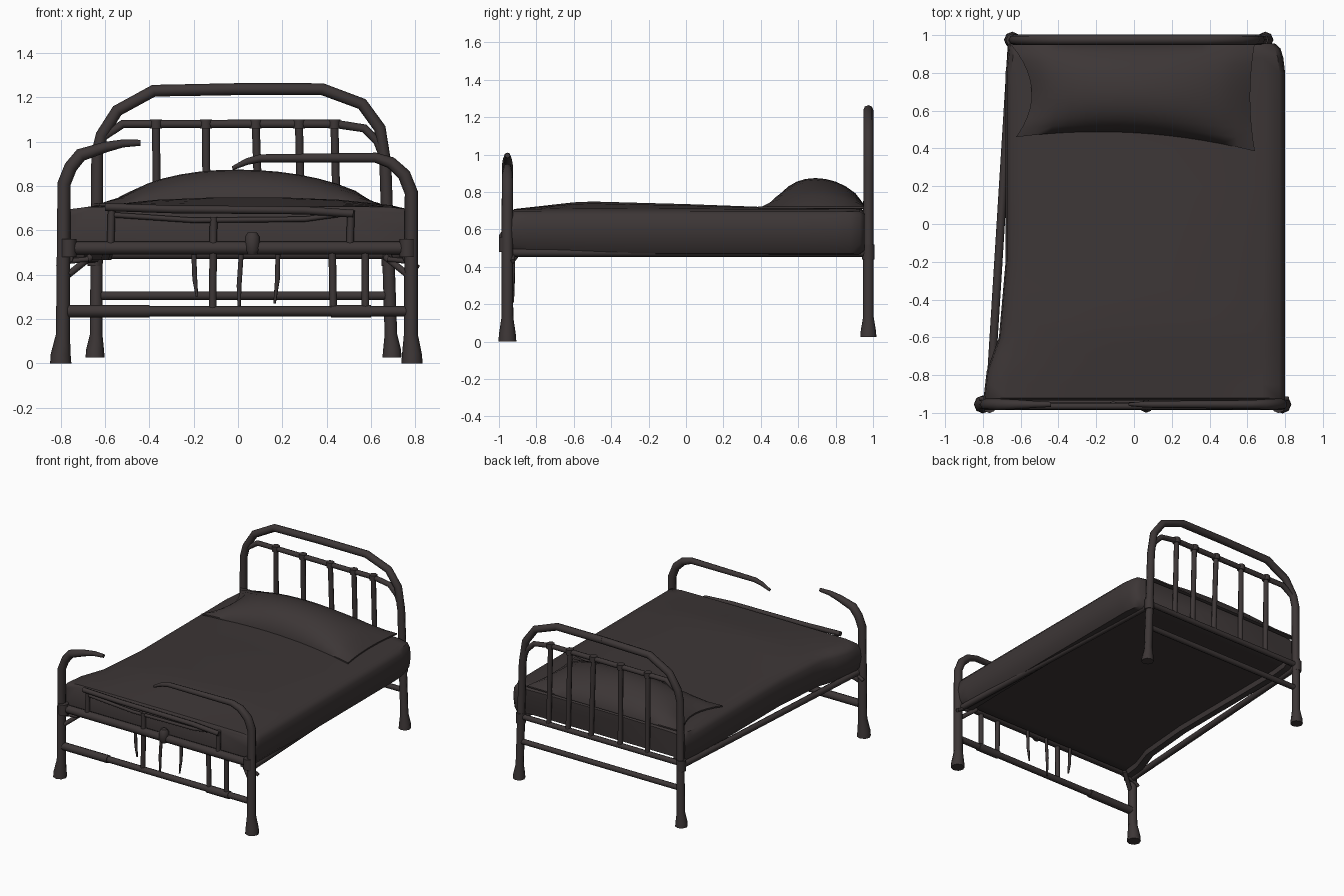
import bpy, bmesh, math

cube = bpy.data.objects.get("Cube")
if cube:
    bpy.data.objects.remove(cube, do_unlink=True)

mat = bpy.data.materials.new("dark_brown_iron_and_cloth")
mat.use_nodes = True
COLOUR = (0.046, 0.037, 0.037, 1)
mat.diffuse_color = COLOUR
bsdf = next(n for n in mat.node_tree.nodes if n.type == 'BSDF_PRINCIPLED')
bsdf.inputs["Base Color"].default_value = COLOUR
bsdf.inputs["Roughness"].default_value = 0.9


def finish(obj, angle):
    bpy.ops.object.select_all(action='DESELECT')
    obj.select_set(True)
    bpy.context.view_layer.objects.active = obj
    if obj.type == 'CURVE':
        bpy.ops.object.convert(target='MESH')
        obj = bpy.context.view_layer.objects.active
    bpy.ops.object.shade_smooth_by_angle(angle=math.radians(angle))
    return obj


def tube(name, pts, r, y=None, scales=None):
    """Low-poly pipe; points are (x, z) in plane y, or (x, y, z)."""
    cu = bpy.data.curves.new(name, 'CURVE')
    cu.dimensions = '3D'
    cu.bevel_depth, cu.bevel_resolution, cu.use_fill_caps = r, 2, True
    sp = cu.splines.new('POLY')
    sp.points.add(len(pts) - 1)
    for i, (p, q) in enumerate(zip(sp.points, pts)):
        x, yy, z = q if y is None else (q[0], y, q[1])
        p.co = (x, yy, z, 1)
        if scales and i < len(scales):
            p.radius = scales[i]
    cu.materials.append(mat)
    obj = bpy.data.objects.new(name, cu)
    bpy.context.collection.objects.link(obj)
    return finish(obj, 50)


def mesh_object(name, bm, angle=45):
    bmesh.ops.recalc_face_normals(bm, faces=bm.faces)
    me = bpy.data.meshes.new(name)
    bm.to_mesh(me)
    bm.free()
    me.materials.append(mat)
    obj = bpy.data.objects.new(name, me)
    bpy.context.collection.objects.link(obj)
    return finish(obj, angle)


def lerp_table(table, t):
    for (a, va), (b, vb) in zip(table, table[1:]):
        if t <= b:
            return va + (vb - va) * max(0, (t - a) / (b - a))
    return table[-1][1]


HEAD, FOOT = 0.975, -0.955
FLARE = [1.6, 1.5, 1.05]

# Headboard: legs and outer arch, each half one pipe
tube("head_frame_right", [(-.645, .025), (-.645, .06), (-.64, .13), (-.635, .95), (-.615, 1.03),
     (-.545, 1.14), (-.38, 1.23), (0, 1.237)], .027, HEAD, FLARE)
tube("head_frame_left", [(.695, .025), (.695, .06), (.69, .13), (.665, .9), (.64, 1.06),
     (.56, 1.17), (.38, 1.237), (0, 1.237)], .027, HEAD, FLARE)
tube("head_inner_rail", [(-.63, .95), (-.61, 1.02), (-.52, 1.08), (0, 1.08), (.44, 1.08),
     (.57, 1.06), (.63, 1.0), (.66, .92)], .019, HEAD)
tube("head_lower_rail", [(-.64, .305), (.685, .305)], .02, HEAD)
tube("head_middle_rail", [(-.64, .49), (.68, .49)], .02, HEAD)
for i, (top, bottom) in enumerate([(-.37, -.365), (-.145, -.14), (.08, .10), (.275, .29), (.435, .45)]):
    tube(f"head_bar_{i}", [(top, 1.08), (bottom, .5)], .018, HEAD)
    tube(f"head_bar_joint_{i}", [(top, 1.06), (top, 1.10)], .027, HEAD)

# Footboard: snapped top arch
tube("foot_frame_right", [(-.80, 0), (-.80, .04), (-.79, .13), (-.785, .81), (-.755, .885),
     (-.71, .94), (-.6, .975), (-.52, .992), (-.44, .995)], .03, FOOT, FLARE + [1, 1, 1, .8, .6, .45])
tube("foot_frame_left", [(.785, 0), (.785, .04), (.78, .13), (.782, .77), (.75, .85),
     (.69, .905), (.62, .928), (.1, .925), (.04, .91), (-.025, .88)], .03, FOOT,
     FLARE + [1, 1, .9, .75, .6, .5, .3])
tube("foot_lower_rail", [(-.79, .235), (.78, .235)], .023, FOOT)
for i, (a, b) in enumerate([(-.77, -.4), (.42, .6)]):
    tube(f"foot_rail_sleeve_{i}", [(a, .235), (b, .235)], .029, FOOT)
tube("foot_middle_rail", [(-.79, .52), (.78, .52)], .03, FOOT)
tube("foot_broken_rail", [(-.6, .705), (-.3, .695), (.3, .69), (.52, .675)], .018, FOOT - .01)
tube("foot_loose_rail", [(-.57, .67), (-.2, .645), (.3, .65), (.48, .675)], .012, FOOT)

# Footboard bars, whole and broken
BARS = {"foot_bar_centre": [(-.11, .66), (-.115, .235)],
        "foot_bar_left": [(.425, .52), (.43, .235)],
        "foot_bar_outer": [(.575, .52), (.575, .235)],
        "foot_bar_stub": [(.51, .69), (.505, .53)],
        "foot_bar_stub_right": [(-.57, .70), (-.575, .53)]}
for name, pts in BARS.items():
    tube(name, pts, .017, FOOT)
HANGING = {"loose_bar_right": [(-.20, .51), (-.195, .38), (-.185, .30)],
           "loose_bar_centre": [(.015, .5), (.005, .35), (.005, .21)],
           "loose_bar_left": [(.18, .5), (.178, .38), (.165, .27)]}
for name, pts in HANGING.items():
    tube(name, pts, .011, FOOT + .03, [1, 1, .5])
tube("rail_knob", [(.065, .49), (.065, .51), (.065, .57), (.065, .59)], .034, FOOT - .01, [.6, 1, 1, .6])

# Side rails, corner brackets and hooks
for side, foot_x, head_x in (("right", -.765, -.645), ("left", .765, .68)):
    s = math.copysign(1, foot_x)
    tube(f"side_rail_{side}", [(foot_x, FOOT, .475), (head_x, HEAD, .475)], .022)
    tube(f"corner_brace_{side}", [(foot_x, FOOT, .40), (foot_x - s * .10, FOOT + .06, .48)], .016)
    tube(f"corner_hook_{side}", [(foot_x - s * .09, FOOT + .03, .47), (foot_x, FOOT + .03, .46),
                                 (foot_x + s * .05, FOOT + .03, .43)], .012)
    tube(f"foot_clamp_{side}", [(foot_x, FOOT - .01, .48), (foot_x, FOOT - .01, .56)], .036)
    tube(f"head_clamp_{side}", [(head_x, HEAD, .44), (head_x, HEAD, .52)], .033)

# Mattress: cross-sections lofted along the bed, hollow below
LEFT = [(-.95, .80), (.85, .80), (.93, .775), (.97, .73)]
RIGHT = [(-.95, -.80), (-.78, -.78), (-.6, -.715), (-.2, -.68), (.8, -.68), (.97, -.66)]
CROWN = [(-.95, 0), (-.55, .045), (0, .03), (.4, .015), (.97, .01)]
HALF = [(.86, .5, 0), (.87, .465, 0), (.94, .47, 0), (.985, .52, 0), (1, .60, 0), (.99, .665, 0),
        (.96, .695, 0), (.85, .705, .2), (.55, .705, .75), (.2, .705, 1)]
SECTION = HALF + [(-f, z, k) for f, z, k in reversed(HALF)]
ROWS = [-.935, -.92, -.85, -.78, -.69, -.6, -.5, -.35, -.2, 0, .2, .4, .6, .8, .88, .93, .955]
bm = bmesh.new()
rings = []
for i, y in enumerate(ROWS):
    lo, hi = lerp_table(RIGHT, y), lerp_table(LEFT, y)
    squash = .85 if i in (0, len(ROWS) - 1) else 1
    ring = []
    for f, z, k in SECTION:
        z += k * lerp_table(CROWN, y)
        ring.append(bm.verts.new(((lo + hi) / 2 + f * (hi - lo) / 2, y, .59 + (z - .59) * squash)))
    rings.append(ring)
for a, b in zip(rings, rings[1:]):
    for j in range(len(a)):
        k = (j + 1) % len(a)
        bm.faces.new((a[j], a[k], b[k], b[j]))
bm.faces.new(rings[0])
bm.faces.new(rings[-1])
mesh_object("mattress", bm)

# Pillow: pinched cushion with drawn-out corners
bm = bmesh.new()
N, M = 14, 10
top, base = [], []
for i in range(N + 1):
    u = 2 * i / N - 1
    trow, brow = [], []
    for j in range(M + 1):
        v = 2 * j / M - 1
        s, t = (u + 1) / 2, (v + 1) / 2
        x = (1 - s) * (-.625 - .035 * t) + s * .64
        y = (1 - t) * (.46 - .075 * s) + t * .96
        x += (1 - v * v) * (.10 * max(-u, 0) ** 2 - .025 * max(u, 0) ** 2)
        y += (1 - u * u) * .06 * max(-v, 0) ** 2
        puff = ((1 - u * u) * (1 - v * v)) ** .75
        trow.append(bm.verts.new((x, y, .722 + .152 * puff)))
        brow.append(bm.verts.new((x, y, .712 - .03 * puff)))
    top.append(trow)
    base.append(brow)
for grid in (top, base):
    for i in range(N):
        for j in range(M):
            bm.faces.new((grid[i][j], grid[i + 1][j], grid[i + 1][j + 1], grid[i][j + 1]))
border = ([(i, 0) for i in range(N)] + [(N, j) for j in range(M)] +
          [(i, M) for i in range(N, 0, -1)] + [(0, j) for j in range(M, 0, -1)])
for (a, b), (c, d) in zip(border, border[1:] + border[:1]):
    bm.faces.new((top[a][b], top[c][d], base[c][d], base[a][b]))
mesh_object("pillow", bm)
